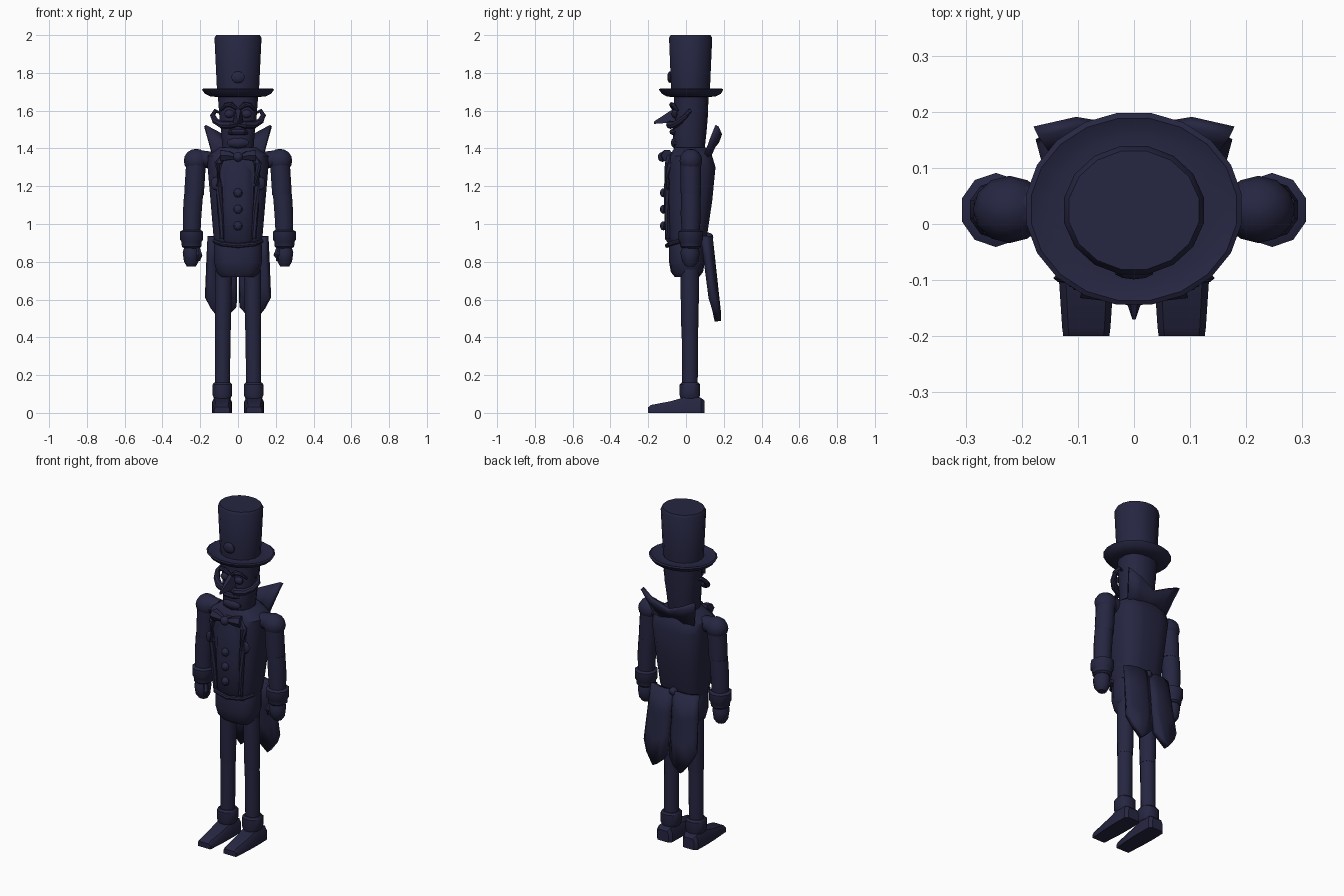
import bpy, bmesh, math
from mathutils import Vector

navy = bpy.data.materials.new("dark navy")
navy.diffuse_color = (0.019, 0.019, 0.054, 1)


def finish(name, bm, angle=38):
    bmesh.ops.recalc_face_normals(bm, faces=bm.faces)
    me = bpy.data.meshes.new(name)
    bm.to_mesh(me)
    bm.free()
    me.materials.append(navy)
    for p in me.polygons:
        p.use_smooth = True
    me.set_sharp_from_angle(angle=math.radians(angle))
    ob = bpy.data.objects.new(name, me)
    bpy.context.collection.objects.link(ob)
    return ob


def skin(name, rings):
    """Join rings of points into a closed skin with capped ends."""
    bm = bmesh.new()
    vs = [[bm.verts.new(p) for p in r] for r in rings]
    n = len(vs[0])
    for a, b in zip(vs, vs[1:]):
        for i in range(n):
            j = (i + 1) % n
            bm.faces.new((a[i], a[j], b[j], b[i]))
    bm.faces.new(vs[0])
    bm.faces.new(vs[-1])
    return finish(name, bm)


def loft(name, rings, n=12, e=2.0):
    """Rings (z, cx, rx, y_front, y_back), superelliptic with exponent e."""
    out = []
    for z, cx, rx, y0, y1 in rings:
        r = []
        for i in range(n):
            a = 2 * math.pi * (i + 0.5) / n
            c, s = math.cos(a), math.sin(a)
            px = math.copysign(abs(c) ** (2 / e), c)
            py = math.copysign(abs(s) ** (2 / e), s)
            r.append((cx + rx * px, (y0 + y1) / 2 + (y1 - y0) / 2 * py, z))
        out.append(r)
    return skin(name, out)


def tube(name, pts, radii, n=8):
    pts = [Vector(p) for p in pts]
    out = []
    for k, p in enumerate(pts):
        d = pts[min(k + 1, len(pts) - 1)] - pts[max(k - 1, 0)]
        q = d.to_track_quat('Z', 'Y')
        out.append([p + q @ Vector((radii[k] * math.cos(t * 2 * math.pi / n),
                                    radii[k] * math.sin(t * 2 * math.pi / n), 0)) for t in range(n)])
    return skin(name, out)


def ball(name, loc, size, u=10, v=7):
    bm = bmesh.new()
    bmesh.ops.create_uvsphere(bm, u_segments=u, v_segments=v, radius=1)
    bmesh.ops.scale(bm, vec=size, verts=bm.verts)
    bmesh.ops.translate(bm, vec=loc, verts=bm.verts)
    return finish(name, bm)


def sheet(name, rows, thick):
    bm = bmesh.new()
    vs = [[bm.verts.new(p) for p in r] for r in rows]
    for a, b in zip(vs, vs[1:]):
        for i in range(len(a) - 1):
            bm.faces.new((a[i], a[i + 1], b[i + 1], b[i]))
    ob = finish(name, bm)
    m = ob.modifiers.new("thickness", 'SOLIDIFY')
    m.thickness, m.offset = thick, 0
    return ob


# hat
loft("hat_crown", [(1.69, 0, .113, -.08, .128), (1.74, 0, .115, -.082, .13), (1.985, 0, .127, -.092, .141),
                   (2.0, 0, .118, -.083, .132)], 16)
loft("hat_brim", [(1.672, 0, .11, -.075, .125), (1.676, 0, .15, -.105, .16), (1.69, 0, .178, -.13, .187),
                  (1.712, 0, .194, -.146, .2), (1.717, 0, .185, -.138, .19), (1.705, 0, .15, -.11, .16),
                  (1.712, 0, .112, -.078, .125)], 20)
ball("hat_badge", (0, -.085, 1.777), (.037, .014, .031))

# head and face
loft("head", [(1.37, 0, .08, -.055, .095), (1.41, 0, .085, -.068, .1), (1.48, 0, .09, -.07, .108),
              (1.56, 0, .1, -.062, .115), (1.69, 0, .11, -.065, .12)], 14, 2.4)
skin("nose", [[(-.016, -.05, 1.615), (.016, -.05, 1.615), (.03, -.05, 1.535), (-.03, -.05, 1.535)],
              [(-.013, -.085, 1.598), (.013, -.085, 1.598), (.026, -.1, 1.535), (-.026, -.1, 1.535)],
              [(-.003, -.17, 1.542), (.003, -.17, 1.542), (.003, -.17, 1.53), (-.003, -.17, 1.53)]])
tube("lower_lip", [(-.05, -.055, 1.482), (-.03, -.072, 1.488), (.03, -.072, 1.488), (.05, -.055, 1.482)],
     [.01, .016, .016, .01])
ball("chin", (0, -.055, 1.43), (.06, .025, .03))

# torso
loft("coat_body", [(.90, 0, .125, -.085, .1), (.94, 0, .132, -.098, .113), (1.12, 0, .147, -.103, .14),
                   (1.3, 0, .163, -.1, .158), (1.36, 0, .163, -.09, .14), (1.405, 0, .1, -.06, .115)], 16, 3)
loft("vest", [(.89, 0, .07, -.09, 0), (.92, 0, .085, -.112, 0), (1.1, 0, .09, -.118, 0),
              (1.28, 0, .085, -.112, 0), (1.37, 0, .06, -.085, 0)], 12, 2.8)
loft("hips", [(.72, 0, .095, -.06, .07), (.745, 0, .115, -.08, .09), (.8, 0, .13, -.09, .1),
              (.88, 0, .13, -.09, .1), (.925, 0, .122, -.085, .095)], 14, 2.6)
tube("waistband", [(-.125, -.03, .91), (-.09, -.085, .895), (0, -.1, .885), (.09, -.085, .895), (.125, -.03, .91)],
     [.012] * 5)
for z in (1.165, 1.078, .99):
    ball("vest_button", (0, -.12, z), (.024, .018, .024), 8, 6)
ball("bow_tie_knot", (0, -.125, 1.355), (.027, .024, .026))
ball("tail_button", (0, .115, .93), (.025, .03, .025), 8, 6)

# collar, dipping in the middle with raised tips
cols = [(-.175, 1.52, .165), (-.1, 1.48, .182), (0, 1.435, .165), (.1, 1.48, .182), (.175, 1.52, .165)]
sheet("collar", [[(x, y, z) for x, z, y in cols],
                 [(x * .88, y - .03, (z + 1.37) / 2) for x, z, y in cols],
                 [(x * .75, y - .06, 1.36) for x, z, y in cols]], .022)

for s in (-1, 1):
    # face details
    tube("moustache", [(s * x, y, z) for x, y, z in ((0, -.075, 1.53), (.04, -.085, 1.525), (.085, -.06, 1.525),
         (.12, -.03, 1.545), (.134, 0, 1.575), (.12, .02, 1.6), (.1, .02, 1.59))],
         [.012, .021, .02, .017, .014, .011, .007])
    tube("eyebrow", [(s * x, y, z) for x, y, z in ((.008, -.068, 1.61), (.035, -.075, 1.632), (.065, -.068, 1.63),
         (.092, -.045, 1.6))], [.009, .014, .012, .006])
    ball("eye", (s * .046, -.058, 1.583), (.027, .018, .022))
    # coat front
    tube("bow_tie_wing", [(s * .01, -.115, 1.355), (s * .05, -.11, 1.362), (s * .088, -.1, 1.362)], [.012, .027, .033], 6)
    tube("lapel", [(s * x, y, z) for x, y, z in ((.07, -.085, 1.37), (.105, -.095, 1.32), (.1, -.102, 1.2),
         (.092, -.1, 1.05), (.085, -.095, .92))], [.012, .02, .017, .015, .012], 6)
    ball("pocket", (s * .118, -.096, 1.215), (.026, .01, .035), 8, 6)
    # arm
    ball("shoulder", (s * .222, .026, 1.335), (.065, .06, .063), 12, 8)
    tube("shoulder_bridge", [(s * .14, .026, 1.34), (s * .215, .026, 1.345)], [.045, .05], 10)
    loft("upper_arm", [(1.15, s * .232, .053, -.027, .078), (1.2, s * .23, .055, -.03, .08),
                       (1.33, s * .222, .055, -.03, .08)], 10)
    loft("forearm", [(.94, s * .245, .048, -.022, .072), (1.05, s * .243, .052, -.028, .078),
                     (1.16, s * .235, .053, -.027, .078)], 10)
    loft("cuff", [(.87, s * .246, .04, -.02, .07), (.88, s * .246, .054, -.03, .08), (.905, s * .246, .056, -.033, .083),
                  (.918, s * .246, .064, -.041, .091), (.96, s * .246, .064, -.041, .091),
                  (.968, s * .245, .05, -.025, .075)], 10)
    loft("hand", [(.775, s * .247, .025, 0, .045), (.8, s * .248, .04, -.02, .065), (.85, s * .248, .047, -.03, .073),
                  (.89, s * .247, .035, -.015, .06)], 10)
    tube("thumb", [(s * .215, 0, .87), (s * .203, -.012, .835), (s * .21, -.012, .805)], [.014, .016, .01], 6)
    # leg
    loft("thigh", [(.44, s * .08, .044, -.024, .064), (.47, s * .08, .045, -.026, .066), (.76, s * .077, .048, -.03, .07)], 10)
    loft("shin", [(.12, s * .083, .042, -.02, .062), (.45, s * .08, .043, -.023, .063)], 10)
    loft("boot_cuff", [(.075, s * .083, .045, -.03, .07), (.095, s * .083, .053, -.035, .076),
                       (.15, s * .083, .053, -.035, .076), (.16, s * .083, .045, -.025, .066)], 12, 2.6)
    # shoe: rings from heel to toe (y, half width, height)
    skin("shoe", [[(s * .085 + w * h, y, z) for h, z in ((-1, 0), (1, 0), (1, t * .7), (.75, t), (-.75, t), (-1, t * .7))]
                  for y, w, t in ((.097, .036, .065), (.08, .05, .08), (0, .052, .085), (-.08, .05, .062),
                                  (-.185, .043, .042), (-.2, .041, .03))])
    # coat tail: pointed panel with a ridge down the middle
    rows = []
    for k in range(4):
        f = k / 3
        rows.append([(s * (xt + (xb - xt) * f), .1 + .045 * f + r, .935 + (zb - .935) * f)
                     for xt, xb, zb, r in ((.006, .012, .56, .01), (.045, .045, .52, .024), (.085, .09, .485, .024),
                                           (.13, .14, .55, .01), (.15, .168, .61, -.01))])
    sheet("coat_tail", rows, .035)
